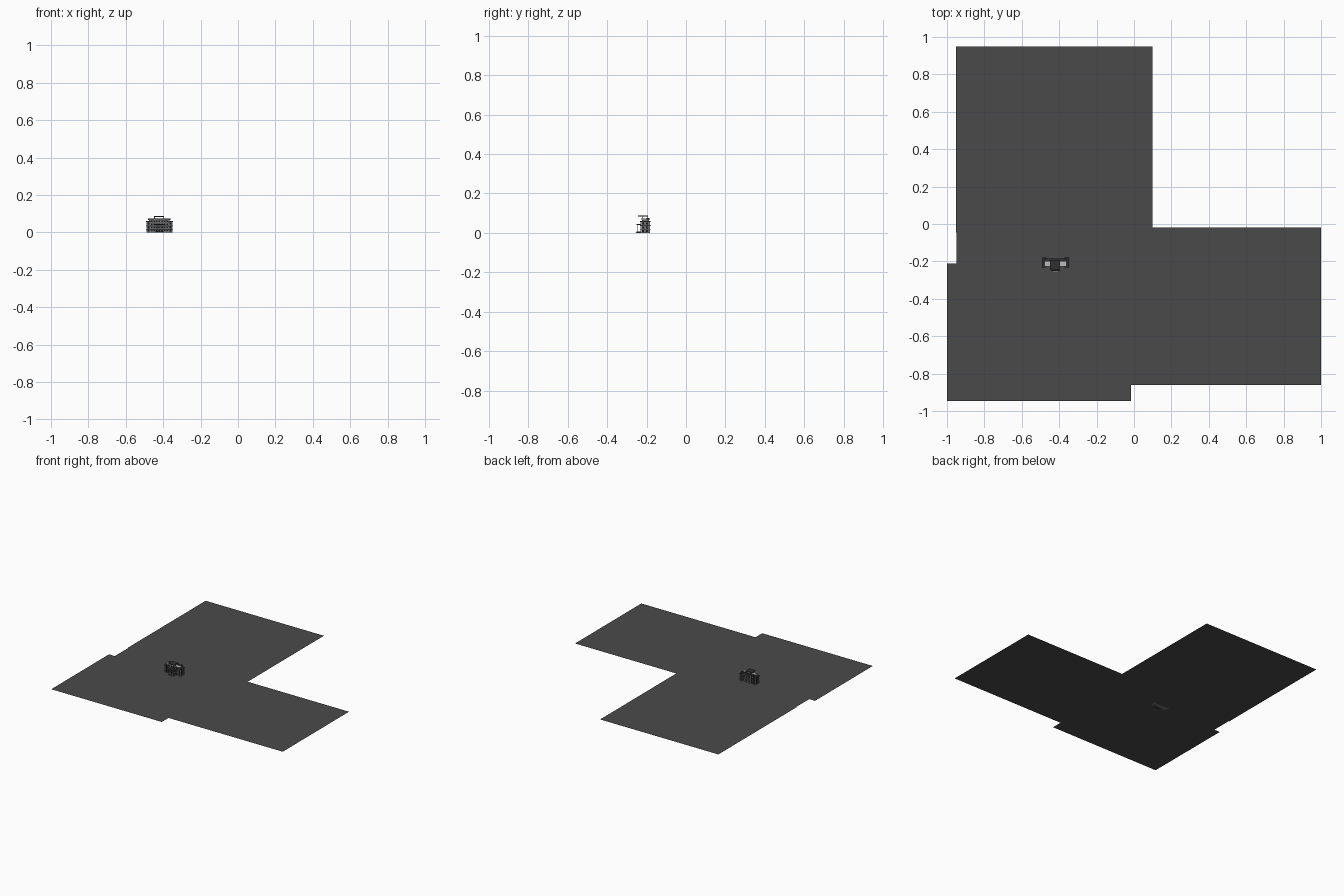
import bpy, bmesh

if "Cube" in bpy.data.objects:
    bpy.data.objects.remove(bpy.data.objects["Cube"])

def material(name, v):
    m = bpy.data.materials.new(name)
    m.diffuse_color = (*v, 1)
    m.use_nodes = True
    m.node_tree.nodes["Principled BSDF"].inputs["Base Color"].default_value = m.diffuse_color
    return m

ASPHALT = material("ground grey", (0.068, 0.068, 0.068))
DARK = material("dark frame", (0.03, 0.03, 0.03))
MID = material("wall grey", (0.16, 0.16, 0.16))
LIGHT = material("pale trim", (0.5, 0.5, 0.5))
GLASS = material("window black", (0.008, 0.01, 0.012))


def boxes(name, mat, items):
    """One object from boxes given as (x0, x1, y0, y1, z0, z1)."""
    bm = bmesh.new()
    for x0, x1, y0, y1, z0, z1 in items:
        for v in bmesh.ops.create_cube(bm, size=1)["verts"]:
            v.co = (x1 if v.co.x > 0 else x0, y1 if v.co.y > 0 else y0, z1 if v.co.z > 0 else z0)
    me = bpy.data.meshes.new(name)
    bm.to_mesh(me)
    bm.free()
    me.materials.append(mat)
    ob = bpy.data.objects.new(name, me)
    bpy.context.collection.objects.link(ob)
    return ob


CX = -0.42  # building centre line


def pair(items):
    """Mirror boxes, given relative to the building centre, left and right."""
    return [(CX + min(s * a, s * b), CX + max(s * a, s * b), *r) for a, b, *r in items for s in (1, -1)]


# Ground: a thin flat sheet with a stepped outline
outline = [(-1, -0.945), (-0.016, -0.945), (-0.016, -0.86), (1, -0.86), (1, -0.018),
           (0.099, -0.018), (0.099, 0.955 - 0.005), (-0.953, 0.95), (-0.953, -0.045),
           (-0.948, -0.045), (-0.948, -0.211), (-1, -0.211)]
me = bpy.data.meshes.new("ground")
me.from_pydata([(x, y, 0) for x, y in outline], [], [list(range(len(outline)))])
me.materials.append(ASPHALT)
bpy.context.collection.objects.link(bpy.data.objects.new("ground", me))

# Main block with side wings
boxes("main_walls", MID, [(CX - 0.055, CX + 0.055, -0.222, -0.19, 0, 0.068)])
boxes("wing_walls", MID, pair([(0.05, 0.068, -0.228, -0.184, 0, 0.056)]))

# Floor bands and roof slabs
boxes("floor_bands", DARK,
      [(CX - 0.057, CX + 0.057, -0.225, -0.188, z, z + 0.003) for z in (0.014, 0.032, 0.05)]
      + pair([(0.049, 0.072, -0.232, -0.181, z, z + 0.003) for z in (0.016, 0.036)]))
boxes("wing_roofs", DARK, pair([(0.048, 0.073, -0.233, -0.18, 0.056, 0.06)]))
boxes("main_roof", LIGHT, [(CX - 0.058, CX + 0.058, -0.228, -0.2, 0.068, 0.072)])
boxes("roof_parapet", DARK, [(CX - 0.06, CX + 0.06, -0.2, -0.185, 0.066, 0.075)])

# Raised canopy over the centre
boxes("canopy", DARK, [(CX - 0.03, CX + 0.024, -0.243, -0.192, 0.083, 0.087)])
boxes("canopy_posts", MID, [(CX + x, CX + x + 0.004, y, y + 0.004, 0.07, 0.083)
                            for x in (-0.028, 0.018) for y in (-0.224, -0.198)])

# Front porch with columns, steps and balcony
boxes("porch_floor", DARK, [(CX - 0.022, CX + 0.022, -0.25, -0.222, 0, 0.006)])
boxes("porch_roof", DARK, [(CX - 0.024, CX + 0.024, -0.25, -0.222, 0.04, 0.045)])
boxes("porch_columns", LIGHT, [(CX + x - 0.002, CX + x + 0.002, -0.247, -0.243, 0.006, 0.04)
                               for x in (-0.02, -0.008, 0.008, 0.02)])
boxes("front_step", MID, [(CX - 0.012, CX + 0.012, -0.256, -0.25, 0, 0.003)])

# Windows on every side, with pale sills
win, sill = [], []
for z in (0.004, 0.02, 0.038, 0.055):
    for i in range(7):
        x = CX - 0.042 + i * 0.014
        for y0, y1 in ((-0.2235, -0.221), (-0.191, -0.1885)):
            win.append((x - 0.004, x + 0.004, y0, y1, z, z + 0.009))
            sill.append((x - 0.005, x + 0.005, y0 - 0.001, y1 + 0.001, z - 0.0015, z))
side = [(0.054, 0.064, y - 0.0015, y + 0.0015, z, z + 0.011) for y in (-0.228, -0.184) for z in (0.004, 0.022, 0.042)]
side += [(0.0665, 0.0695, y, y + 0.01, z, z + 0.011) for y in (-0.222, -0.202) for z in (0.004, 0.022, 0.042)]
boxes("windows", GLASS, win + pair(side))
boxes("window_sills", LIGHT, sill)

# Corner pilasters
boxes("corner_pilasters", LIGHT, pair([(0.066, 0.07, y, y + 0.004, 0, 0.056) for y in (-0.23, -0.186)]))
